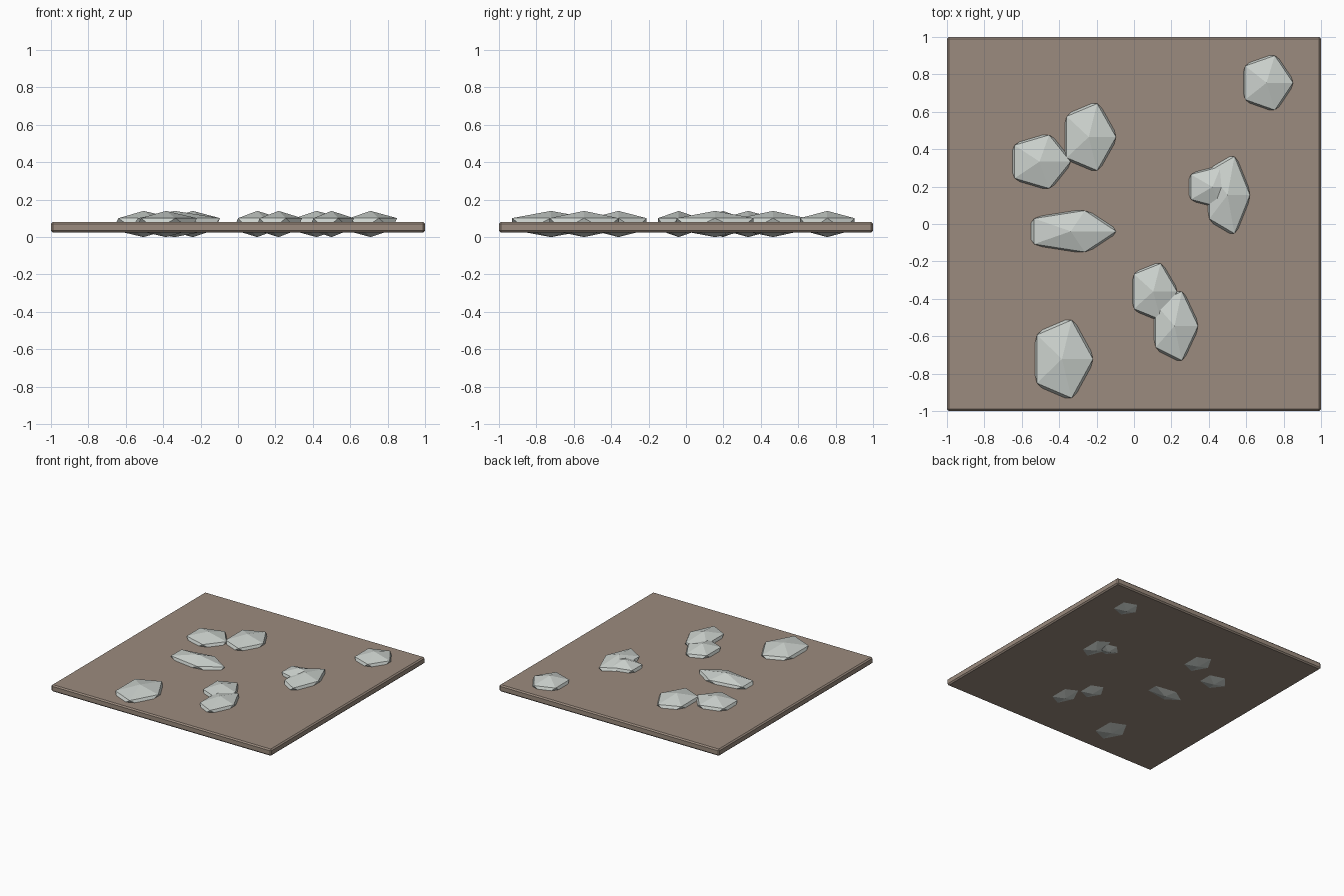
import bpy

if "Cube" in bpy.data.objects:
    bpy.data.objects.remove(bpy.data.objects["Cube"])


def material(name, color):
    mat = bpy.data.materials.new(name)
    mat.diffuse_color = (*color, 1)
    mat.use_nodes = True
    mat.node_tree.nodes["Principled BSDF"].inputs["Base Color"].default_value = mat.diffuse_color
    return mat


earth = material("earth", (0.33, 0.26, 0.21))
rock = material("rock", (0.60, 0.64, 0.61))

# Ground slab with small chamfered edges
bpy.ops.mesh.primitive_cube_add(size=1, location=(0, 0, 0.0525))
slab = bpy.context.object
slab.name = "ground_slab"
slab.scale = (2, 2, 0.055)
bpy.ops.object.transform_apply(location=False, rotation=False, scale=True)
slab.data.materials.append(earth)
bevel = slab.modifiers.new("edge_chamfer", 'BEVEL')
bevel.width = 0.01
bevel.segments = 1

# Flat low-poly stones set through the slab: centre x, y and radius x, y
STONES = [
    (-0.505, 0.333, 0.185, 0.168),
    (-0.242, 0.465, 0.163, 0.210),
    (-0.338, -0.039, 0.271, 0.130),
    (-0.385, -0.722, 0.185, 0.245),
    (0.103, -0.361, 0.142, 0.176),
    (0.217, -0.545, 0.140, 0.217),
    (0.420, 0.198, 0.160, 0.127),
    (0.500, 0.155, 0.134, 0.242),
    (0.709, 0.755, 0.158, 0.171),
]
for i, (x, y, rx, ry) in enumerate(STONES, 1):
    bpy.ops.mesh.primitive_ico_sphere_add(subdivisions=1, radius=1, location=(x, y, 0.07))
    stone = bpy.context.object
    stone.name = f"stone_{i}"
    stone.scale = (rx, ry, 0.07)
    bpy.ops.object.transform_apply(location=False, rotation=False, scale=True)
    stone.data.materials.append(rock)
